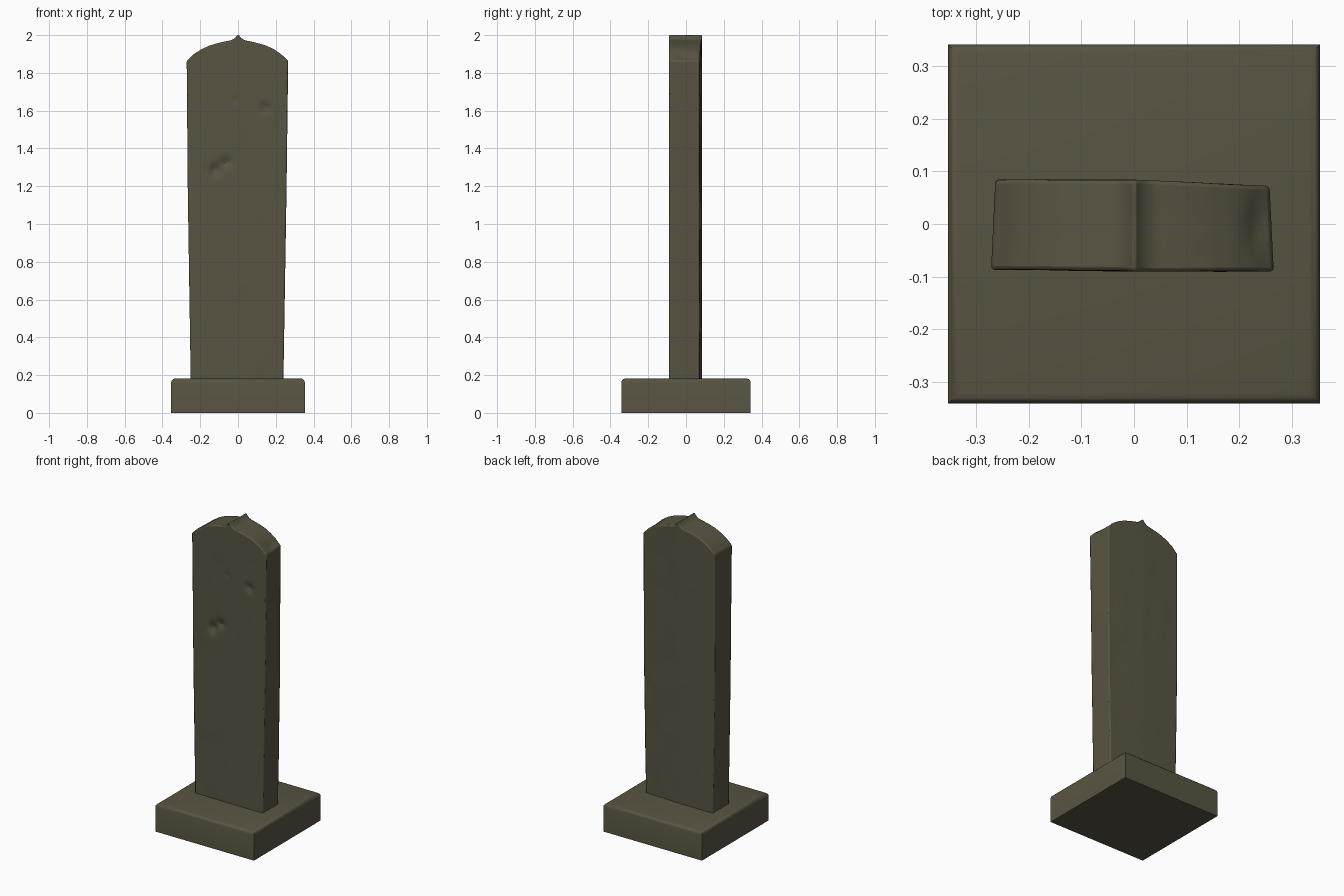
import bpy, bmesh, math
from mathutils import Vector, noise

if "Cube" in bpy.data.objects:
    bpy.data.objects.remove(bpy.data.objects["Cube"])

stone = bpy.data.materials.new("weathered grey brown stone")
stone.diffuse_color = (0.098, 0.088, 0.055, 1)
stone.use_nodes = True
stone.node_tree.nodes["Principled BSDF"].inputs["Base Color"].default_value = stone.diffuse_color


def finish(bm, name):
    bmesh.ops.recalc_face_normals(bm, faces=bm.faces)
    mesh = bpy.data.meshes.new(name)
    bm.to_mesh(mesh)
    bm.free()
    mesh.materials.append(stone)
    ob = bpy.data.objects.new(name, mesh)
    bpy.context.collection.objects.link(ob)
    bpy.ops.object.select_all(action='DESELECT')
    ob.select_set(True)
    bpy.context.view_layer.objects.active = ob
    bpy.ops.object.shade_smooth_by_angle(angle=math.radians(32))
    return ob


def lerp(a, b, t):
    return a + (b - a) * t


def interp(table, x):
    for (x0, y0), (x1, y1) in zip(table, table[1:]):
        if x <= x1:
            return lerp(y0, y1, (x - x0) / (x1 - x0))
    return table[-1][1]


# Base: square plinth with worn upper edges
bm = bmesh.new()
bmesh.ops.create_cube(bm, size=1)
for v in bm.verts:
    v.co = Vector((v.co.x * 0.708, v.co.y * 0.684, (v.co.z + 0.5) * 0.182))
top_edges = [e for e in bm.edges if all(v.co.z > 0.1 for v in e.verts)]
bmesh.ops.bevel(bm, geom=top_edges, offset=0.02, segments=3, profile=0.5, affect='EDGES')
finish(bm, "base_plinth")

# Slab: gridded unit block, reshaped into a tapering stone with ogee head
HEAD = [(0, 2.004), (0.06, 1.983), (0.13, 1.972), (0.25, 1.966), (0.4, 1.957),
        (0.55, 1.945), (0.7, 1.927), (0.85, 1.902), (1, 1.864)]
LEFT = [(0, -0.250), (0.6, -0.266), (1, -0.272)]
RIGHT = [(0, 0.240), (0.6, 0.257), (1, 0.266)]
# Dents on the front: x, z, radius x, radius z, depth
DENTS = [(-0.120, 1.285, 0.026, 0.030, 0.022), (-0.065, 1.325, 0.028, 0.024, 0.018),
         (0.145, 1.615, 0.024, 0.024, 0.016), (-0.015, 1.655, 0.012, 0.013, 0.008)]

bm = bmesh.new()
bmesh.ops.create_cube(bm, size=2)
for axis, count in ((0, 40), (1, 8), (2, 110)):
    normal = Vector((axis == 0, axis == 1, axis == 2))
    for i in range(1, count):
        bmesh.ops.bisect_plane(bm, geom=bm.verts[:] + bm.edges[:] + bm.faces[:],
                               plane_co=normal * (2 * i / count - 1), plane_no=normal)
for v in bm.verts:
    u, w, t = v.co.x, v.co.y, (v.co.z + 1) / 2
    x = lerp(interp(LEFT, t), interp(RIGHT, t), (u + 1) / 2)
    if t > 0.5:
        x -= 0.008 * u * (w + 1) / 2 * (2 * t - 1)
    # recentre so the peak stands at x = 0
    x += 0.004 * (1 - abs(u)) * t
    z = lerp(0.15, interp(HEAD, abs(u)), t)
    y = lerp(-0.090 + 0.004 * max(0, -u), 0.084 - 0.012 * max(0, u), (w + 1) / 2)
    wear = noise.noise(Vector((x * 9, w * 2, z * 5)))
    if w < -0.99:
        for dx, dz, rx, rz, depth in DENTS:
            y += depth * math.exp(-((x - dx) / rx) ** 2 - ((z - dz) / rz) ** 2)
    if abs(w) > 0.99:
        y += 0.0015 * wear
    # chipped right shoulder
    if t > 0.97:
        z -= 0.014 * math.exp(-((x - 0.232) / 0.016) ** 2 - ((y + 0.005) / 0.045) ** 2)
        z += 0.002 * wear * (1 - abs(u))
    v.co = (x, y, z)
slab = finish(bm, "standing_slab")
bevel = slab.modifiers.new("worn_edges", 'BEVEL')
bevel.width = 0.007
bevel.segments = 2
bevel.limit_method = 'ANGLE'
bevel.angle_limit = math.radians(42)
